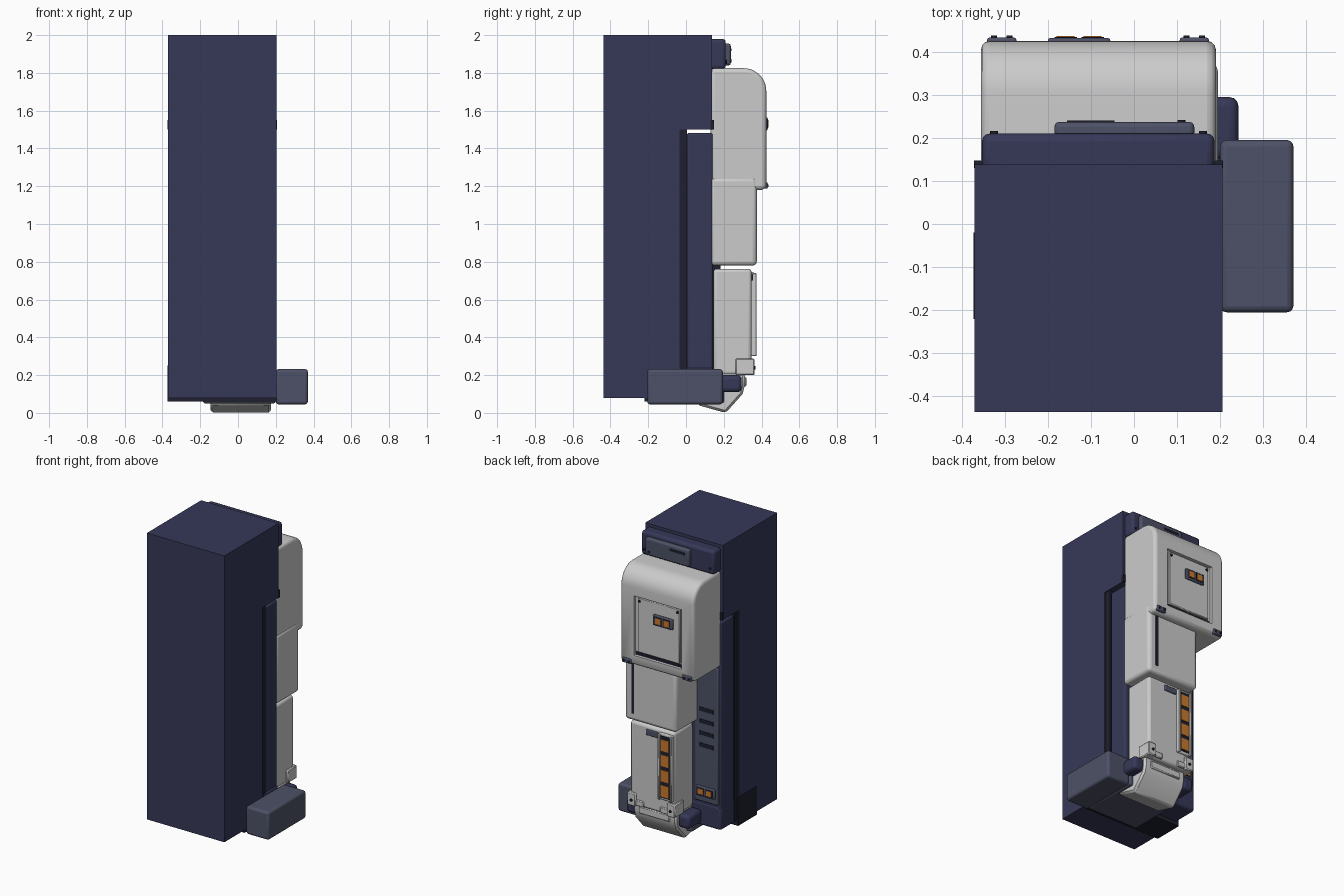
import bpy, bmesh, math

if "Cube" in bpy.data.objects:
    bpy.data.objects.remove(bpy.data.objects["Cube"])


def material(name, rgb):
    m = bpy.data.materials.new(name)
    m.diffuse_color = (*rgb, 1)
    m.use_nodes = True
    m.node_tree.nodes["Principled BSDF"].inputs["Base Color"].default_value = m.diffuse_color
    return m


NAVY = material("navy", (0.037, 0.04, 0.098))
SLATE = material("slate", (0.075, 0.083, 0.135))
DARK = material("dark", (0.013, 0.014, 0.026))
ORANGE = material("orange", (0.6, 0.19, 0.025))


def finish(name, bm, mat, bevel, segs):
    bmesh.ops.recalc_face_normals(bm, faces=bm.faces)
    me = bpy.data.meshes.new(name)
    bm.to_mesh(me)
    bm.free()
    ob = bpy.data.objects.new(name, me)
    bpy.context.collection.objects.link(ob)
    if mat:
        me.materials.append(mat)
    if bevel:
        b = ob.modifiers.new("bevel", 'BEVEL')
        b.width, b.segments = bevel, segs
        b.limit_method, b.angle_limit = 'ANGLE', math.radians(35)
        bpy.ops.object.select_all(action='DESELECT')
        ob.select_set(True)
        bpy.context.view_layer.objects.active = ob
        bpy.ops.object.shade_smooth_by_angle(angle=math.radians(35))
    return ob


def box(name, x, y, z, mat=None, bevel=0.0, segs=3):
    bm = bmesh.new()
    bmesh.ops.create_cube(bm, size=1)
    for v in bm.verts:
        v.co = [(r[0] + r[1]) / 2 + c * (r[1] - r[0]) for r, c in zip((x, y, z), v.co)]
    return finish(name, bm, mat, bevel, segs)


def prism(name, x, yz, mat=None, bevel=0.0, segs=2):
    bm = bmesh.new()
    f = bm.faces.new([bm.verts.new((x[0], y, z)) for y, z in yz])
    r = bmesh.ops.extrude_face_region(bm, geom=[f])
    for g in r["geom"]:
        if isinstance(g, bmesh.types.BMVert):
            g.co.x = x[1]
    return finish(name, bm, mat, bevel, segs)


def cut(target, name, x, y, z):
    c = box(name, x, y, z)
    c.hide_render = True
    c.hide_set(True)
    m = target.modifiers.new("cut", 'BOOLEAN')
    m.object, m.solver = c, 'EXACT'


def screw(name, x, y, z, r=0.009):
    bm = bmesh.new()
    bmesh.ops.create_cone(bm, cap_ends=True, segments=12, radius1=r, radius2=r, depth=0.012)
    for v in bm.verts:
        v.co = (v.co.x + x, v.co.z + y, v.co.y + z)
    finish(name, bm, DARK, 0, 1)


def lamp(name, x, y, z):
    # dark holder with two orange cells
    box(name + "_holder", x, (y - 0.01, y + 0.008), z, SLATE, 0.006, 2)
    mid, h = sum(x) / 2, (x[1] - x[0]) * 0.3
    for i, s in enumerate((-1, 1)):
        c = mid + s * h * 0.72
        box(f"{name}_bezel_{i}", (c - h * 0.6, c + h * 0.6), (y, y + 0.010),
            (z[0] + 0.01, z[1] - 0.01), DARK)
        box(f"{name}_cell_{i}", (c - h * 0.48, c + h * 0.48), (y, y + 0.013),
            (z[0] + 0.015, z[1] - 0.015), ORANGE)


# main cabinet, upper cap, dark gap plate and rear panel
box("main_body", (-0.37, 0.205), (-0.437, -0.035), (0.08, 2.0), NAVY)
box("upper_cap", (-0.37, 0.205), (-0.035, 0.138), (1.5, 2.0), NAVY)
box("gap_plate", (-0.363, 0.198), (-0.036, 0.006), (0.1, 1.5), DARK)
box("rear_panel", (-0.36, 0.192), (0.005, 0.143), (0.22, 1.482), NAVY, 0.012)
for i, x in enumerate(((-0.372, -0.352), (0.187, 0.207))):
    box(f"cap_trim_{i}", x, (0.13, 0.147), (1.5, 1.55), DARK)

# base
box("base_skirt", (-0.373, 0.204), (-0.22, -0.02), (0.06, 0.25), DARK)
box("base_block", (-0.36, 0.2), (-0.03, 0.145), (0.085, 0.24), NAVY, 0.015)
box("base_underside", (-0.185, 0.2), (-0.2, 0.2), (0.05, 0.19), SLATE, 0.012)
box("side_box", (0.2, 0.37), (-0.205, 0.195), (0.045, 0.232), SLATE, 0.015)

# louvred side panel with lamp
box("vent_panel", (-0.345, -0.17), (0.135, 0.153), (0.25, 1.17), SLATE, 0.008, 2)
for i in range(4):
    z = 0.63 + i * 0.08
    box(f"vent_slot_{i}", (-0.31, -0.205), (0.145, 0.156), (z - 0.013, z + 0.013), DARK)
lamp("lower_lamp", (-0.325, -0.185), 0.156, (0.29, 0.355))

# top block with name-free plate
box("top_block", (-0.353, 0.187), (0.12, 0.21), (1.82, 1.98), NAVY, 0.018)
box("top_plate", (-0.185, 0.14), (0.2, 0.237), (1.84, 1.955), SLATE, 0.012)
box("top_plate_slot", (-0.155, -0.045), (0.23, 0.24), (1.915, 1.93), DARK)
for i, (x, y, z) in enumerate(((-0.325, 0.21, 1.86), (0.16, 0.21, 1.86), (0.11, 0.236, 1.865))):
    screw(f"top_screw_{i}", x, y, z)

# upper pod with a rounded shoulder and recessed hatch
r, cy, cz = 0.12, 0.305, 1.705
arc = [(cy + r * math.sin(a), cz + r * math.cos(a))
       for a in (i * math.pi / 20 for i in range(11))]
pod = prism("upper_pod", (-0.355, 0.19), [(0.13, 1.18), (0.13, 1.825)] + arc
            + [(0.425, 1.20), (0.412, 1.18)], None, 0.02, 3)
cut(pod, "hatch_cutter", (-0.265, 0.09), (0.405, 0.5), (1.25, 1.65))
box("hatch_door", (-0.245, 0.068), (0.39, 0.417), (1.275, 1.643), None, 0.005, 1)
box("hatch_shadow", (-0.26, 0.085), (0.39, 0.408), (1.252, 1.272), DARK)
lamp("hatch_lamp", (-0.2, -0.055), 0.424, (1.495, 1.565))
for i, x in enumerate((-0.23, 0.053)):
    screw(f"hatch_screw_{i}", x, 0.416, 1.62)
for i, x in enumerate((-0.307, 0.14)):
    box(f"pod_clip_{i}", (x - 0.034, x + 0.034), (0.40, 0.433), (1.187, 1.22), SLATE, 0.006, 2)
    for k in (-1, 1):
        screw(f"pod_clip_screw_{i}_{k}", x + k * 0.018, 0.432, 1.203, 0.007)

# spine and middle pod
box("spine", (-0.12, 0.13), (0.12, 0.182), (0.2, 1.3), DARK)
box("middle_pod", (-0.19, 0.195), (0.127, 0.375), (0.78, 1.247), None, 0.022)
box("middle_slot", (0.122, 0.142), (0.36, 0.3765), (0.83, 1.23), DARK)

# lower pod with lit strip
box("lower_pod", (-0.157, 0.172), (0.145, 0.347), (0.2, 0.763), None, 0.018)
box("strip_frame", (-0.15, -0.048), (0.335, 0.36), (0.3, 0.745), None, 0.006, 2)
for i, x in enumerate(((-0.15, -0.135), (-0.063, -0.048))):
    box(f"strip_rail_{i}", x, (0.35, 0.374), (0.3, 0.74), None, 0.004, 1)
box("strip_backing", (-0.132, -0.066), (0.35, 0.364), (0.315, 0.73), DARK)
for i in range(4):
    z = 0.325 + i * 0.102
    box(f"strip_cell_{i}", (-0.128, -0.07), (0.355, 0.368), (z, z + 0.077), ORANGE)
box("lower_tag", (-0.042, 0.05), (0.34, 0.356), (0.7, 0.738), SLATE, 0.005, 2)

# corner clamps and pivots, mirrored about the pod centre
for s, side in ((-1, "left"), (1, "right")):
    def span(a, b):
        return sorted((0.0075 + s * a, 0.0075 + s * b))
    box(f"clamp_{side}", span(0.115, 0.178), (0.262, 0.363), (0.2, 0.288), None, 0.006, 1)
    box(f"clamp_tab_{side}", span(0.06, 0.12), (0.33, 0.354), (0.205, 0.245), None, 0.005, 1)
    screw(f"clamp_screw_{side}", span(0.145, 0.146)[0], 0.363, 0.24)
    box(f"pivot_{side}", span(0.15, 0.235), (0.15, 0.295), (0.11, 0.2), NAVY, 0.022)

# wedge foot
prism("foot", (-0.145, 0.175), [(0.06, 0.21), (0.06, 0.042), (0.21, 0.0), (0.3, 0.1),
                               (0.312, 0.15), (0.312, 0.21)], None, 0.012, 1)
box("foot_plate", (-0.1, 0.13), (0.29, 0.32), (0.14, 0.19), None, 0.006, 1)
